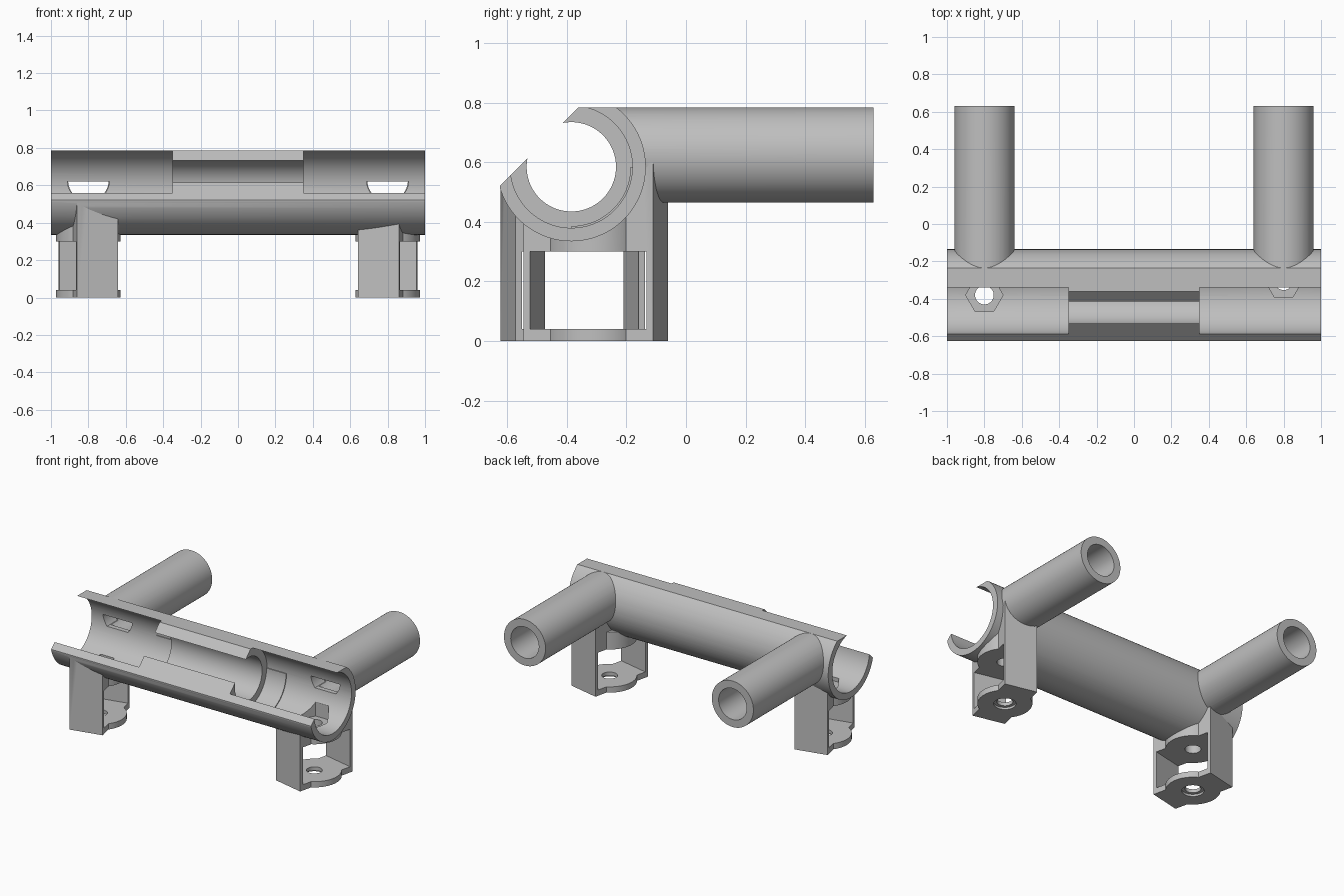
import bpy, bmesh, math
from mathutils import Matrix, Vector

cube = bpy.data.objects.get("Cube")
if cube:
    bpy.data.objects.remove(cube, do_unlink=True)

AXIS_Y, AXIS_Z = -0.385, 0.585      # main tube axis
ROD_X, ROD_Z = 0.8, 0.625           # handle rods
TILT = math.radians(12.8)           # bracket turn about z
ALONG = {"x": Matrix.Rotation(math.pi / 2, 4, "Y"),
         "y": Matrix.Rotation(math.pi / 2, 4, "X"),
         "z": Matrix.Identity(4)}

grey = bpy.data.materials.new("plain grey")
grey.use_nodes = True
grey.diffuse_color = (0.52, 0.52, 0.52, 1)
grey.node_tree.nodes["Principled BSDF"].inputs["Base Color"].default_value = (0.52, 0.52, 0.52, 1)


def finish(name, bm):
    mesh = bpy.data.meshes.new(name)
    bm.to_mesh(mesh)
    bm.free()
    mesh.materials.append(grey)
    obj = bpy.data.objects.new(name, mesh)
    bpy.context.collection.objects.link(obj)
    return obj


def cylinder(name, axis, centre, radius, length, sides=96):
    bm = bmesh.new()
    bmesh.ops.create_cone(bm, cap_ends=True, segments=sides, radius1=radius, radius2=radius,
                          depth=length, matrix=Matrix.Translation(centre) @ ALONG[axis])
    return finish(name, bm)


def box(name, centre, size, turn=None):
    bm = bmesh.new()
    place = Matrix.Translation(centre) @ (turn or Matrix.Identity(4))
    bmesh.ops.create_cube(bm, size=1, matrix=place @ Matrix.Diagonal((*size, 1)))
    return finish(name, bm)


def combine(target, other, operation):
    mod = target.modifiers.new(operation.lower(), "BOOLEAN")
    mod.operation, mod.solver, mod.object = operation, "EXACT", other
    bpy.context.view_layer.objects.active = target
    bpy.ops.object.modifier_apply(modifier=mod.name)
    bpy.data.objects.remove(other, do_unlink=True)


def cut(target, other):
    combine(target, other, "DIFFERENCE")


def add(target, other):
    combine(target, other, "UNION")


# Main tube, trimmed flat on top and at the front
body = cylinder("clamp_body", "x", (0, AXIS_Y, AXIS_Z), 0.25, 2, 128)
combine(body, box("trim", (0, 0.375, 0.285), (2.2, 2, 1)), "INTERSECT")

for side in (-1, 1):
    x = side * ROD_X
    y = -0.38 if side < 0 else -0.303
    turn = Matrix.Rotation(-side * TILT, 4, "Z")

    # Bracket block with a window, round lobes on both plates
    bracket = box("bracket", (x, y, 0.3), (0.226, 0.446, 0.6), turn)
    cut(bracket, box("window", (x, y, 0.17), (0.5, 0.402, 0.26), turn))
    for low, high in ((0, 0.04), (0.3, 0.42)):
        add(bracket, cylinder("lobe", "z", (x, y, (low + high) / 2), 0.172, high - low))
    add(body, bracket)

    # Handle rod
    add(body, cylinder("rod", "y", (x, 0.19, ROD_Z), 0.16, 0.88))

# Wide bore at the ends, narrow in the middle
cut(body, cylinder("narrow_bore", "x", (0, AXIS_Y, AXIS_Z), 0.15, 2.4))
for side in (-1, 1):
    cut(body, cylinder("wide_bore", "x", (side * 0.85, AXIS_Y, AXIS_Z), 0.205, 1.0))

    # Thin quarter lip next to the narrow bore
    lip = cylinder("lip", "x", (side * 0.42, AXIS_Y, AXIS_Z), 0.215, 0.16)
    cut(lip, cylinder("lip_bore", "x", (side * 0.42, AXIS_Y, AXIS_Z), 0.199, 0.3))
    combine(lip, box("quarter", (side * 0.42, AXIS_Y + 0.2, AXIS_Z - 0.2), (0.4, 0.4, 0.4)), "INTERSECT")
    add(body, lip)

# Slanted opening along the front top
normal = Vector((0, -1, 1)).normalized()
cut(body, box("slanted_cut", Vector((0, AXIS_Y, AXIS_Z)) + normal * 0.625, (3, 2, 1),
              Matrix.Rotation(math.pi / 4, 4, "X")))

for side in (-1, 1):
    x = side * ROD_X
    y = -0.38 if side < 0 else -0.303

    # Rod bore and the slot through the tube wall
    cut(body, cylinder("rod_bore", "y", (x, 0.36, ROD_Z), 0.108, 1.02))
    slot = cylinder("slot", "y", (x, -0.15, ROD_Z), 0.112, 0.16)
    combine(slot, box("slot_band", (x, -0.15, 0.583), (0.4, 0.4, 0.074)), "INTERSECT")
    cut(body, slot)

    # Bolt hole, hexagonal nut pocket and counterbore
    cut(body, cylinder("bolt_hole", "z", (x, y, 0.2), 0.05, 0.56, 48))
    cut(body, cylinder("counterbore", "z", (x, y, 0), 0.07, 0.03, 48))
    bm = bmesh.new()
    bmesh.ops.create_cone(bm, cap_ends=True, segments=6, radius1=0.1, radius2=0.1, depth=0.13,
                          matrix=Matrix.Translation((x, y, 0.435)) @ Matrix.Rotation(math.pi / 2, 4, "Z"))
    corner = max(bm.verts, key=lambda v: v.co.x).co
    if abs(corner.y - y) > 0.01:
        bmesh.ops.rotate(bm, verts=bm.verts, cent=(x, y, 0), matrix=Matrix.Rotation(math.pi / 6, 3, "Z"))
    cut(body, finish("nut_pocket", bm))

# Smooth the round surfaces, keep the edges sharp
bpy.ops.object.select_all(action="DESELECT")
body.select_set(True)
bpy.context.view_layer.objects.active = body
bpy.ops.object.shade_smooth_by_angle(angle=math.radians(25))
